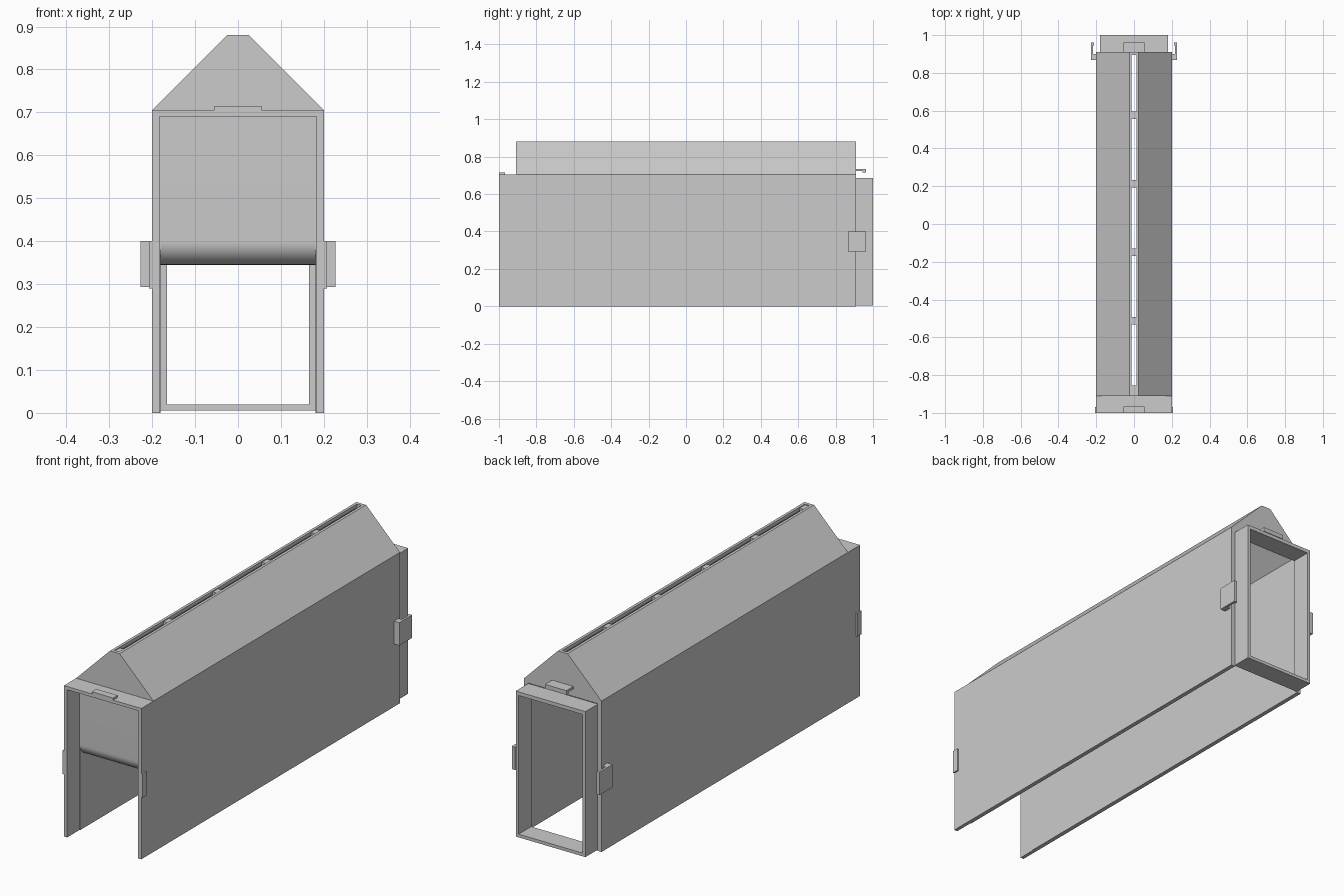
import bpy
import bmesh

# Remove the default cube only
cube = bpy.data.objects.get("Cube")
if cube:
    bpy.data.objects.remove(cube, do_unlink=True)

GREY = (0.6, 0.6, 0.6, 1)
mat = bpy.data.materials.new("plain grey")
mat.use_nodes = True
mat.diffuse_color = GREY
mat.node_tree.nodes["Principled BSDF"].inputs["Base Color"].default_value = GREY

FRONT, BACK = -0.91, 0.91      # ends of the gabled body
EAVE, RIDGE = 0.705, 0.88
OUT, IN = 0.2, 0.18            # outer and inner half width


def add_object(name, bm):
    bmesh.ops.recalc_face_normals(bm, faces=bm.faces)
    mesh = bpy.data.meshes.new(name)
    bm.to_mesh(mesh)
    bm.free()
    mesh.materials.append(mat)
    obj = bpy.data.objects.new(name, mesh)
    bpy.context.collection.objects.link(obj)
    return obj


def extrude(name, profile, axis, start, end):
    """Closed profile swept along x (profile is y, z), y (x, z) or z (x, y)."""
    bm = bmesh.new()
    verts = []
    for p in profile:
        co = list(p)
        co.insert(axis, start)
        verts.append(bm.verts.new(co))
    face = bm.faces.new(verts)
    top = bmesh.ops.extrude_face_region(bm, geom=[face])["geom"]
    move = [0, 0, 0]
    move[axis] = end - start
    bmesh.ops.translate(bm, vec=move, verts=[v for v in top if isinstance(v, bmesh.types.BMVert)])
    return add_object(name, bm)


def box(name, x, y, z):
    return extrude(name, [(x[0], z[0]), (x[1], z[0]), (x[1], z[1]), (x[0], z[1])], 1, *y)


def mirror(obj):
    obj.modifiers.new("Mirror", 'MIRROR').use_axis[0] = True
    return obj


# Long body: thin wall and sloping roof, open along the ridge and the floor
mirror(extrude("wall_and_roof", [(OUT, 0), (OUT, EAVE), (0.025, RIDGE), (0.012, RIDGE),
                                 (0.012, 0.863), (IN, 0.695), (IN, 0)], 1, FRONT, BACK))

# Gable plates closing both roof ends
gable = [(-0.19, 0.688), (0.19, 0.688), (0.199, EAVE), (0.025, RIDGE),
         (-0.025, RIDGE), (-0.199, EAVE)]
extrude("front_gable", gable, 1, FRONT, FRONT + 0.015)
extrude("back_gable", gable, 1, BACK - 0.015, BACK)

# Small ties across the ridge slot
for i in range(5):
    y = -0.875 + 0.3625 * i
    box(f"ridge_tie_{i + 1}", (-0.014, 0.014), (y - 0.02, y + 0.02), (0.862, 0.876))

# Front socket: thinner walls under a flat lid
socket = [(OUT, 0), (OUT, EAVE), (-OUT, EAVE), (-OUT, 0),
          (-0.183, 0), (-0.183, 0.69), (0.183, 0.69), (0.183, 0)]
extrude("front_socket", socket, 1, -1, FRONT)

# Front panel with its lower edge curling back
path_bm = bmesh.new()
edge = path_bm.verts.new((0.183, FRONT, 0.4))
bmesh.ops.spin(path_bm, geom=[edge], cent=(0, FRONT + 0.055, 0.4), axis=(1, 0, 0),
               angle=1.5708, steps=16, dvec=(0, 0, 0))
arc = [(v.co.y, v.co.z) for v in path_bm.verts]
path_bm.free()
arc.sort(key=lambda p: p[0])
cy = FRONT + 0.055
inner = [(cy + (y - cy) * 0.7, 0.4 + (z - 0.4) * 0.7) for y, z in reversed(arc)]
panel = extrude("front_panel", [(FRONT, 0.7)] + arc + inner + [(FRONT + 0.0165, 0.7)],
                0, -0.182, 0.182)
bpy.context.view_layer.objects.active = panel
panel.select_set(True)
bpy.ops.object.shade_smooth_by_angle()

# Back tongue: hollow rectangular frame that fits a socket
bm = bmesh.new()
loops = []
for hx, z0, z1 in ((IN, 0.005, 0.685), (0.165, 0.02, 0.668)):
    for y in (BACK - 0.003, 1):
        loops.append([bm.verts.new((x, y, z)) for x, z in
                      ((-hx, z0), (hx, z0), (hx, z1), (-hx, z1))])
for a, b in ((0, 1), (1, 3), (3, 2), (2, 0)):
    for i in range(4):
        j = (i + 1) % 4
        bm.faces.new((loops[a][i], loops[a][j], loops[b][j], loops[b][i]))
add_object("back_tongue", bm)

# Catches at the front
box("top_catch", (-0.055, 0.055), (-1, -0.967), (EAVE, 0.715))
mirror(box("side_catch", (OUT, 0.207), (-1, -0.97), (0.29, 0.4)))

# Hooked clips at the back
extrude("top_clip", [(BACK - 0.005, 0.724), (0.945, 0.724), (0.945, 0.715), (0.962, 0.715),
                     (0.962, 0.735), (BACK - 0.005, 0.735)], 0, -0.055, 0.055)
mirror(extrude("side_clip", [(OUT, 0.867), (0.227, 0.867), (0.227, 0.962), (0.211, 0.962),
                             (0.211, 0.945), (0.217, 0.945), (0.217, 0.9), (OUT, 0.9)],
               2, 0.293, 0.4))
